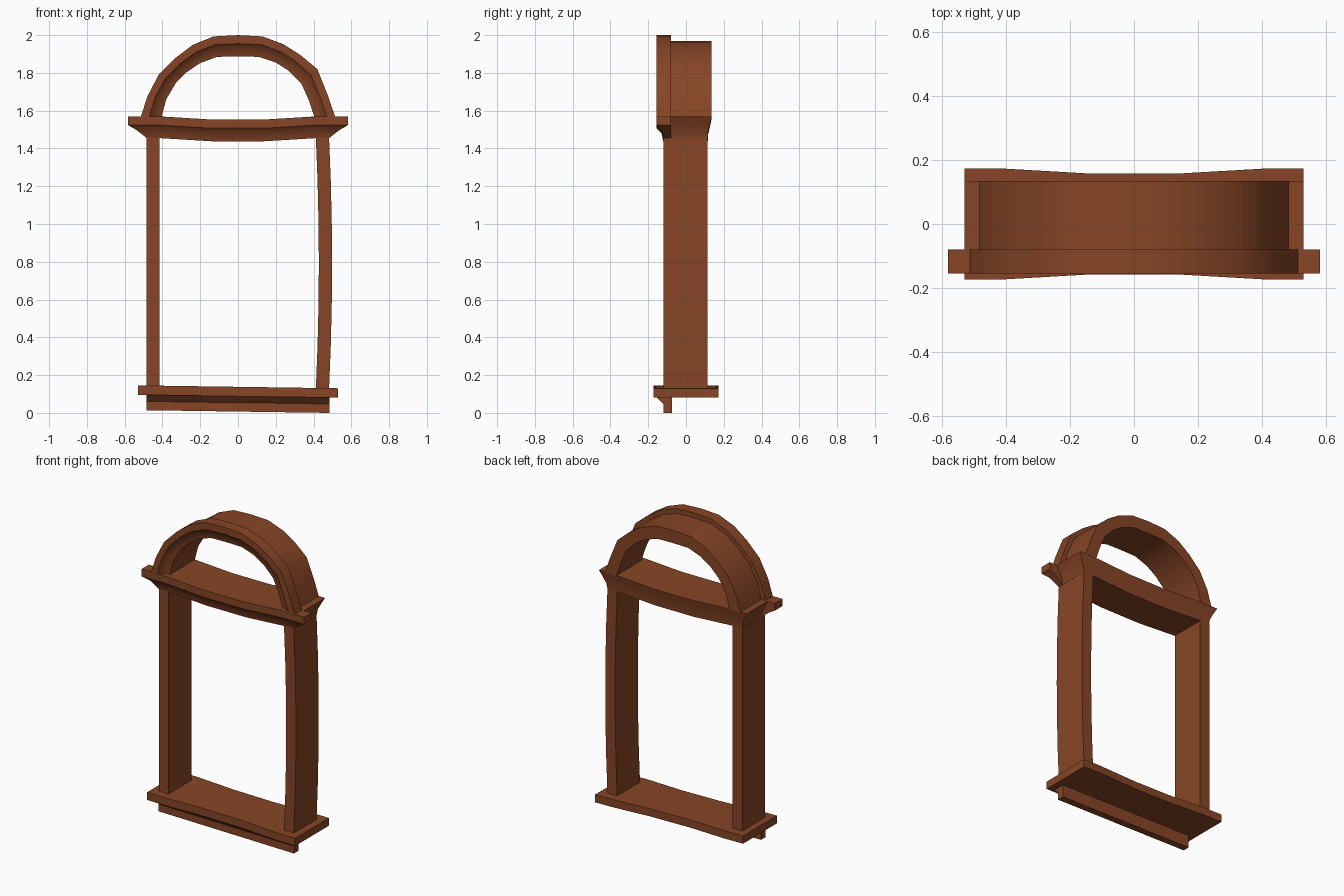
import bpy, bmesh

if "Cube" in bpy.data.objects:
    bpy.data.objects.remove(bpy.data.objects["Cube"])

wood = bpy.data.materials.new("warm brown wood")
wood.diffuse_color = (0.24, 0.06, 0.019, 1)
wood.use_nodes = True
wood.node_tree.nodes["Principled BSDF"].inputs["Base Color"].default_value = wood.diffuse_color


def loft(name, rings, angle=0.6):
    """Skin equal even-sized rings; ends are closed by quads pairing point i with n-1-i."""
    bm = bmesh.new()
    vs = [[bm.verts.new(p) for p in r] for r in rings]
    n = len(rings[0])
    for a, b in zip(vs, vs[1:]):
        for i in range(n):
            j = (i + 1) % n
            bm.faces.new((a[i], a[j], b[j], b[i]))
    for e in (vs[0], vs[-1]):
        for i in range(n // 2 - 1):
            bm.faces.new((e[i], e[i + 1], e[n - 2 - i], e[n - 1 - i]))
    bmesh.ops.recalc_face_normals(bm, faces=bm.faces)
    me = bpy.data.meshes.new(name)
    bm.to_mesh(me)
    bm.free()
    me.materials.append(wood)
    ob = bpy.data.objects.new(name, me)
    bpy.context.collection.objects.link(ob)
    bpy.ops.object.select_all(action='DESELECT')
    ob.select_set(True)
    bpy.context.view_layer.objects.active = ob
    bpy.ops.object.shade_smooth_by_angle(angle=angle)
    return ob


def tilt(x):
    return 0.138 - 0.0145 * x


# sill: slightly tilted board, pinched in the middle
rings = []
for x, d in ((-.53, .173), (-.4, .173), (-.14, .158), (.14, .158), (.4, .173), (.53, .173)):
    z = tilt(x)
    rings.append([(x, -d, z), (x, -d, z - .05), (x, d, z - .05), (x, d, z)])
loft("sill", rings)

# apron under the sill, flaring forward at the top
rings = []
for x in (-.485, .485):
    z = tilt(x) - .05
    front = [(x, -.155, z), (x, -.12, z - .034), (x, -.12, z - .081)]
    rings.append(front + [(x, -.075, p[2]) for p in reversed(front)])
loft("apron", rings)

# side posts: left one straight, right one bowed outwards
for name, cx, bow in (("left_post", -.45, 0), ("right_post", .447, .016)):
    rings = []
    for k in range(7):
        t = k / 6
        x = cx + bow * 4 * t * (1 - t)
        z = .125 + 1.335 * t
        rings.append([(x - .035, -.118, z), (x + .035, -.118, z),
                      (x + .035, .115, z), (x - .035, .115, z)])
    loft(name, rings)


# lintel: levels are (drop, y of moulded face, half length at this level)
def lintel(name, levels):
    rings = []
    for x in (-1, -.42, -.28, -.14, .14, .28, .42, 1):
        a = abs(x)
        sag = .017 * min(1, max(0, (.42 - a) / .28))
        def pts(y=None):
            out = []
            for drop, yy, end in levels:
                px = x * end if a == 1 else x
                out.append((px, yy if y is None else y, 1.57 - sag - drop))
            return out
        rings.append(pts() + pts(-.08)[::-1])
    loft(name, rings)


lintel("lintel_front_moulding", [(0, -.155, .583), (.046, -.155, .583),
                                 (.072, -.13, .538), (.115, -.12, .483)])
lintel("lintel_back", [(0, .135, .53), (.04, .126, .508),
                       (.08, .117, .489), (.115, .115, .483)])

# arch: outer and inner outlines, slightly irregular
outer = [(-.515, 1.565), (-.48, 1.675), (-.42, 1.79), (-.33, 1.88), (-.24, 1.948), (-.13, 1.993),
         (0, 2.0), (.13, 1.993), (.24, 1.952), (.33, 1.895), (.42, 1.82), (.478, 1.675), (.515, 1.565)]
inner = [(-.405, 1.565), (-.38, 1.66), (-.33, 1.745), (-.27, 1.805), (-.2, 1.852), (-.11, 1.885),
         (0, 1.887), (.11, 1.885), (.2, 1.855), (.27, 1.81), (.335, 1.745), (.375, 1.655), (.405, 1.565)]


def arch(name, section):
    rings = []
    for o, i in zip(outer, inner):
        rings.append([(o[0] + (i[0] - o[0]) * f, y, o[1] + (i[1] - o[1]) * f)
                      for f, y in section])
    loft(name, rings)


front = [(0, -.155), (.4, -.155), (.62, -.13), (1, -.12)]
arch("arch_front_moulding", front + [(f, -.08) for f, y in reversed(front)])
arch("arch_barrel", [(.27, -.08), (1, -.08), (1, .135), (.27, .135)])
